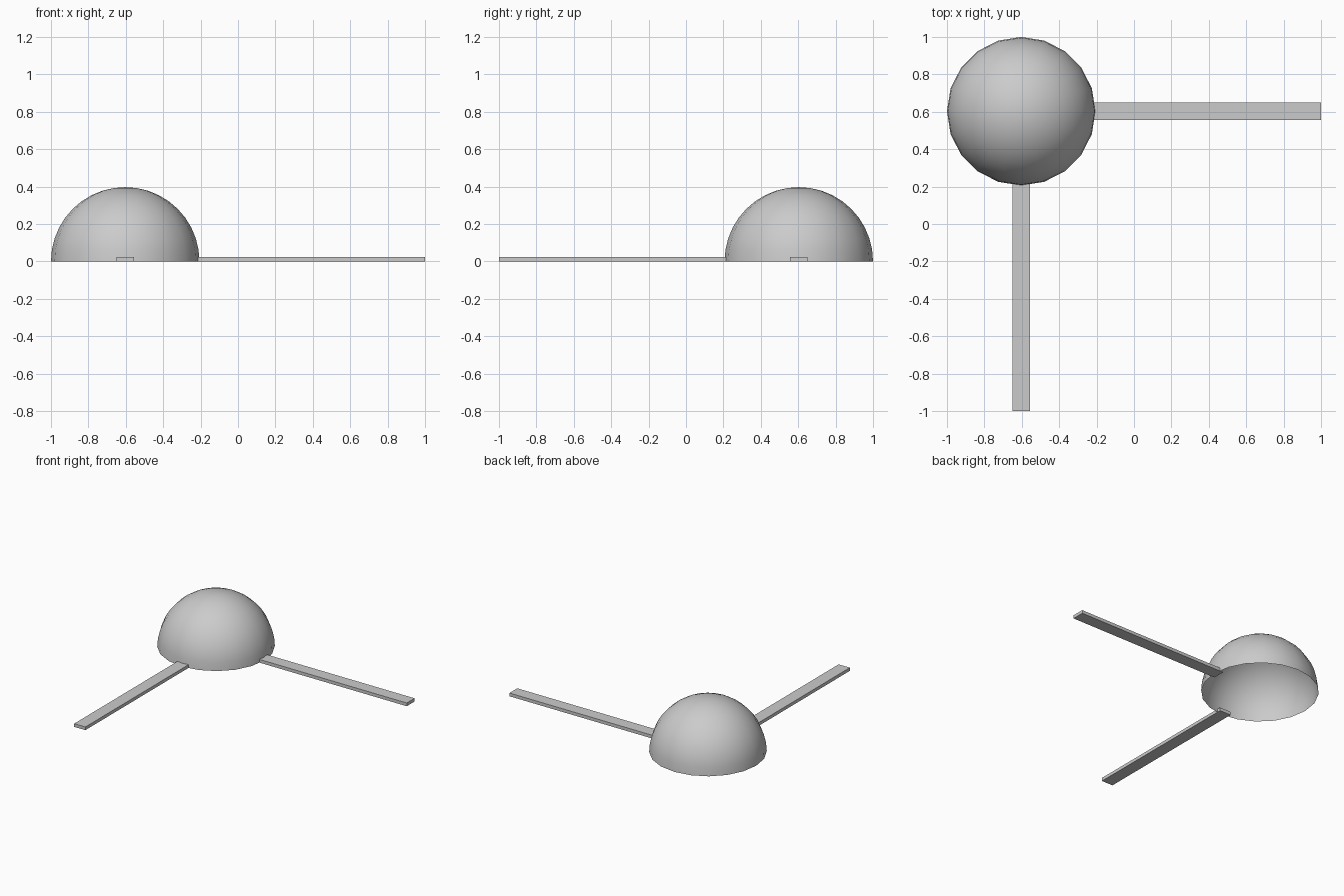
import bpy
import bmesh
import math
from mathutils import Matrix

cube = bpy.data.objects.get("Cube")
if cube:
    bpy.data.objects.remove(cube, do_unlink=True)

CENTRE = 0.603      # dome sits at (-CENTRE, CENTRE)
RADIUS = 0.397
SIDES = 20
BAR_WIDTH = 0.092
BAR_HEIGHT = 0.024
BAR_START = -0.24   # inner end, just inside the dome wall

grey = bpy.data.materials.new("light grey")
grey.use_nodes = True
colour = (0.6, 0.6, 0.6, 1)
grey.diffuse_color = colour
grey.node_tree.nodes["Principled BSDF"].inputs["Base Color"].default_value = colour


def add_object(name, bm):
    mesh = bpy.data.meshes.new(name)
    bm.to_mesh(mesh)
    bm.free()
    mesh.materials.append(grey)
    obj = bpy.data.objects.new(name, mesh)
    bpy.context.collection.objects.link(obj)
    return obj


# Dome: upper half of a sphere, open underneath
bm = bmesh.new()
bmesh.ops.create_uvsphere(bm, u_segments=SIDES, v_segments=SIDES, radius=RADIUS)
below = [v for v in bm.verts if v.co.z < -0.001]
bmesh.ops.delete(bm, geom=below, context="VERTS")
for face in bm.faces:
    face.smooth = True
dome = add_object("dome", bm)
dome.location = (-CENTRE, CENTRE, 0)


# Flat bars reaching out from the dome along x and -y
def add_bar(name, size, centre):
    bm = bmesh.new()
    bmesh.ops.create_cube(bm, size=1, matrix=Matrix.Diagonal((*size, 1)))
    add_object(name, bm).location = centre


length = 1 - BAR_START
middle = (1 + BAR_START) / 2
add_bar("left_bar", (length, BAR_WIDTH, BAR_HEIGHT), (middle, CENTRE, BAR_HEIGHT / 2))
add_bar("front_bar", (BAR_WIDTH, length, BAR_HEIGHT), (-CENTRE, -middle, BAR_HEIGHT / 2))
